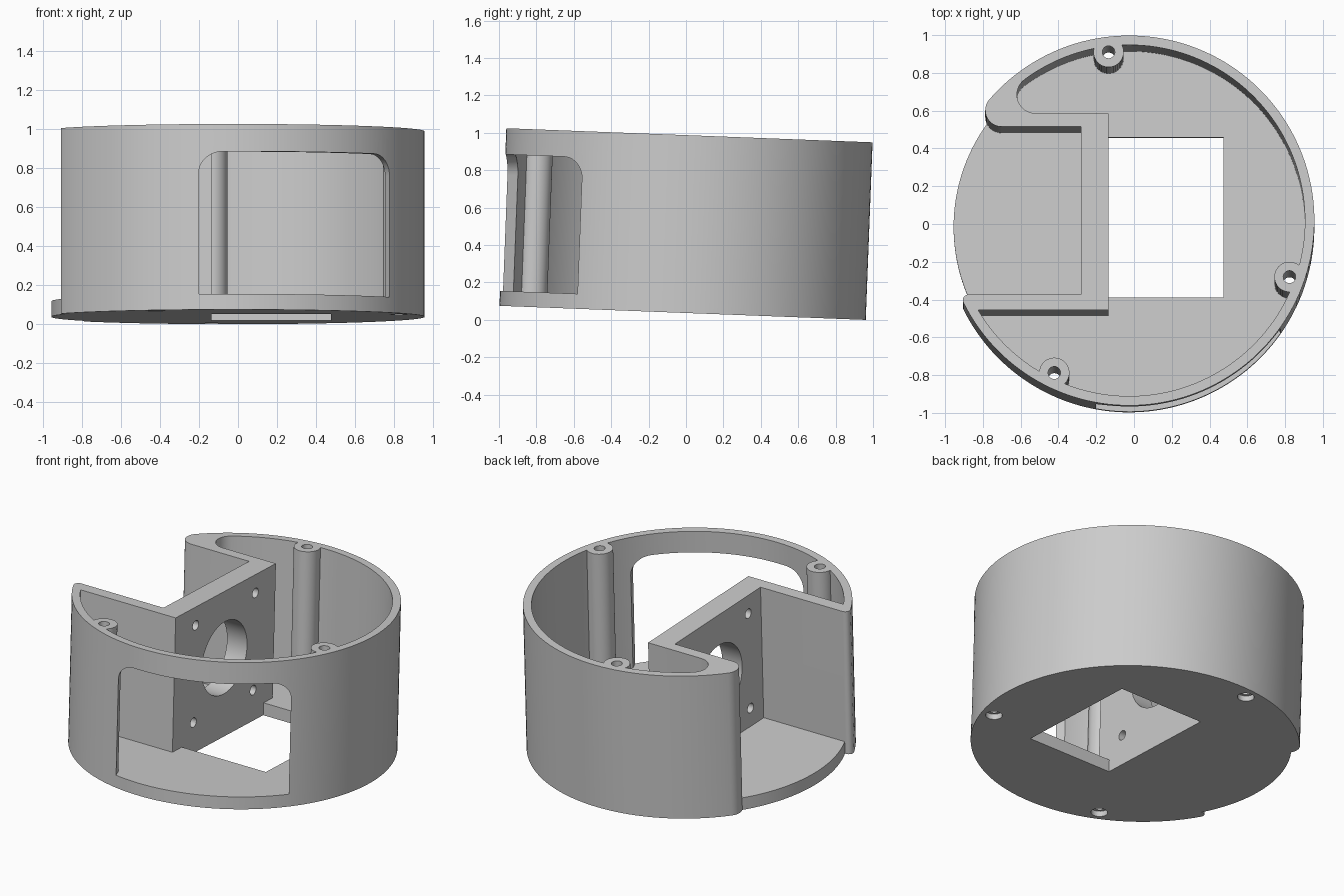
import bpy, bmesh
from math import sin, cos, pi, atan2, sqrt, radians
from mathutils import Matrix, Vector

cube = bpy.data.objects.get("Cube")
if cube:
    bpy.data.objects.remove(cube, do_unlink=True)

HEIGHT, FLOOR = 0.95, 0.08
R_OUT, R_IN = 0.98, 0.93
MOUNT_Y = 0.05          # centre line of the motor bracket

grey = bpy.data.materials.new("plain grey")
grey.use_nodes = True
grey.diffuse_color = (0.6, 0.6, 0.6, 1)
grey.node_tree.nodes["Principled BSDF"].inputs["Base Color"].default_value = (0.6, 0.6, 0.6, 1)


def arc(cx, cy, r, a0, a1, n):
    return [(cx + r * cos(a0 + (a1 - a0) * i / n), cy + r * sin(a0 + (a1 - a0) * i / n))
            for i in range(n + 1)]


def circle(cx, cy, r, n=32):
    return arc(cx, cy, r, 0, 2 * pi, n)[:-1]


def rectangle(x0, x1, y0, y1):
    return [(x0, y0), (x1, y0), (x1, y1), (x0, y1)]


def prism(name, points, w0, w1, frame=None):
    """Extrude a counter-clockwise profile from w0 to w1 along the frame's third axis."""
    bm = bmesh.new()
    low = [bm.verts.new((x, y, w0)) for x, y in points]
    high = [bm.verts.new((x, y, w1)) for x, y in points]
    n = len(points)
    bm.faces.new(low[::-1])
    bm.faces.new(high)
    for i in range(n):
        j = (i + 1) % n
        bm.faces.new((low[i], low[j], high[j], high[i]))
    if frame:
        bm.transform(frame)
    mesh = bpy.data.meshes.new(name)
    bm.to_mesh(mesh)
    bm.free()
    mesh.materials.append(grey)
    obj = bpy.data.objects.new(name, mesh)
    bpy.context.collection.objects.link(obj)
    return obj


def combine(target, tool, operation):
    tool.hide_render = True
    mod = target.modifiers.new("combine", 'BOOLEAN')
    mod.operation, mod.object, mod.solver = operation, tool, 'EXACT'
    bpy.context.view_layer.objects.active = target
    bpy.ops.object.modifier_apply(modifier=mod.name)
    bpy.data.objects.remove(tool, do_unlink=True)


def notched_circle(radius, x, y_low, r_low, y_high, r_high):
    """Circle with a square notch on its -x side, ends of the notch rounded."""
    def centre(y, r, side):
        cy = y + side * r
        return -sqrt((radius - r) ** 2 - cy * cy), cy
    lx, ly = centre(y_low, r_low, -1)
    hx, hy = centre(y_high, r_high, 1)
    a_low, a_high = atan2(ly, lx), atan2(hy, hx)
    pts = arc(lx, ly, r_low, pi / 2, a_low + 2 * pi, 10)[:-1] if r_low else []
    pts += arc(0, 0, radius, a_low, a_high, 128)
    pts += arc(hx, hy, r_high, a_high, 1.5 * pi, 16)[1:]
    return pts + [(x, y_high), (x, y_low)]


def axes(u, v, w):
    return Matrix((u, v, w)).transposed().to_4x4()


# Outer body with the bracket notch, then the floor that fills the notch
housing = prism("motor_housing",
                notched_circle(R_OUT, -0.255, -0.392, 0.03, 0.497, 0.087), 0, HEIGHT)
combine(housing, prism("floor", circle(0, 0, R_IN, 160), 0, FLOOR), 'UNION')

# Hollow interior, leaving the wall and the bracket
combine(housing, prism("interior",
                       notched_circle(R_IN, -0.11, -0.473, 0, 0.568, 0.099),
                       FLOOR, HEIGHT + 0.2), 'DIFFERENCE')

# Screw posts with through holes and counterbores underneath
posts = [(0.899 * cos(radians(a)), 0.899 * sin(radians(a))) for a in (97, -19.4, -116.2)]
for x, y in posts:
    combine(housing, prism("screw_post", circle(x, y, 0.08, 40), FLOOR / 2, HEIGHT), 'UNION')
for x, y in posts:
    combine(housing, prism("screw_hole", circle(x, y, 0.033), -0.1, HEIGHT + 0.1), 'DIFFERENCE')
    combine(housing, prism("counterbore", circle(x, y, 0.05), -0.1, 0.035), 'DIFFERENCE')

# Square opening in the floor
combine(housing, prism("floor_opening", rectangle(-0.11, 0.5, -0.375, 0.473), -0.1, 0.3),
        'DIFFERENCE')

# Wall window with rounded upper corners
half, top, r = 0.527, 0.81, 0.11
window = [(-half, FLOOR), (half, FLOOR)]
window += arc(half - r, top - r, r, 0, pi / 2, 10)
window += arc(r - half, top - r, r, pi / 2, pi, 10)
a = radians(-67.8)
facing = Vector((cos(a), sin(a), 0))
up = Vector((0, 0, 1))
combine(housing, prism("window", window, 0.62, 1.2, axes(up.cross(facing), up, facing)),
        'DIFFERENCE')

# Motor shaft hole and four bolt holes through the bracket plate
along_x = axes((0, 1, 0), (0, 0, 1), (1, 0, 0))
mid_z = (HEIGHT + FLOOR) / 2
holes = [(MOUNT_Y, mid_z, 0.235, 64)]
holes += [(MOUNT_Y + 0.31 * i, mid_z + 0.315 * j, 0.031, 24) for i in (-1, 1) for j in (-1, 1)]
for y, z, radius, n in holes:
    combine(housing, prism("bracket_hole", circle(y, z, radius, n), -0.4, 0, along_x),
            'DIFFERENCE')

# Slight backward tilt, resting on the rear edge
housing.data.transform(Matrix.Translation((-0.025, -0.018, 0.0375))
                       @ Matrix.Rotation(radians(-2.2), 4, 'X'))

bpy.ops.object.select_all(action='DESELECT')
housing.select_set(True)
bpy.context.view_layer.objects.active = housing
bpy.ops.object.shade_smooth_by_angle(angle=radians(30))
